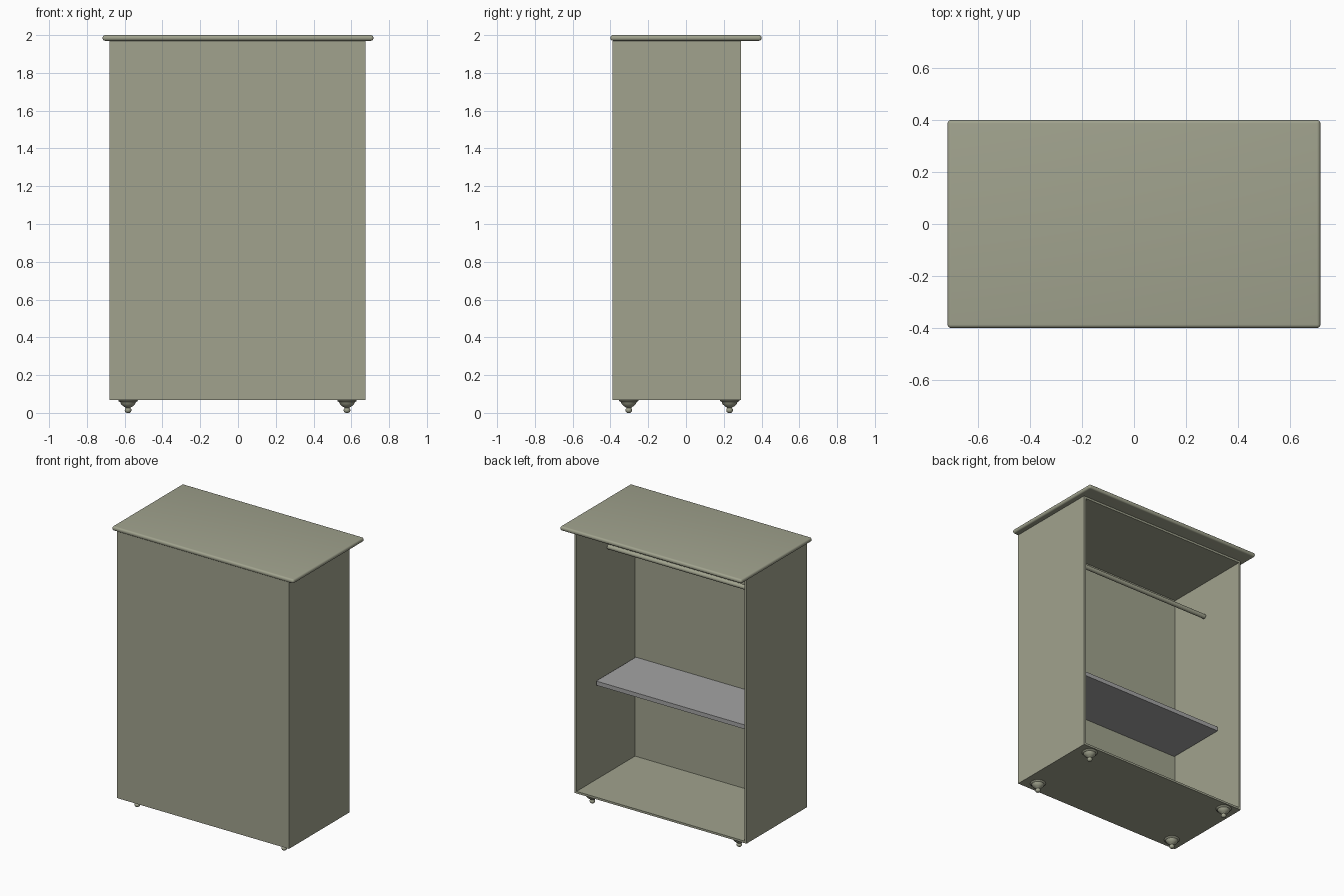
import bpy, bmesh, math

if "Cube" in bpy.data.objects:
    bpy.data.objects.remove(bpy.data.objects["Cube"])

def material(name, rgb):
    m = bpy.data.materials.new(name)
    m.diffuse_color = (*rgb, 1)
    m.use_nodes = True
    m.node_tree.nodes["Principled BSDF"].inputs["Base Color"].default_value = m.diffuse_color
    return m

OLIVE = material("olive_grey_paint", (0.355, 0.365, 0.27))
GREY = material("shelf_grey", (0.37, 0.37, 0.37))

def finish(name, bm, mat, smooth=False):
    bmesh.ops.recalc_face_normals(bm, faces=bm.faces[:])
    me = bpy.data.meshes.new(name)
    bm.to_mesh(me)
    bm.free()
    me.materials.append(mat)
    ob = bpy.data.objects.new(name, me)
    bpy.context.collection.objects.link(ob)
    if smooth:
        bpy.ops.object.select_all(action='DESELECT')
        ob.select_set(True)
        bpy.context.view_layer.objects.active = ob
        bpy.ops.object.shade_smooth_by_angle(angle=math.radians(40))
    return ob

def box_mesh(lo, hi):
    bm = bmesh.new()
    bmesh.ops.create_cube(bm, size=1)
    for v in bm.verts:
        v.co = [lo[i] + (v.co[i] + 0.5) * (hi[i] - lo[i]) for i in range(3)]
    return bm

# Carcass: one box, back face inset and pushed in to leave 2 cm walls
X0, X1, Y0, Y1, Z0, Z1, T = -0.68, 0.675, -0.39, 0.29, 0.068, 1.97, 0.021
bm = box_mesh((X0, Y0, Z0), (X1, Y1, Z1))
back = max(bm.faces, key=lambda f: f.calc_center_median().y)
bmesh.ops.inset_individual(bm, faces=[back], thickness=T)
ext = bmesh.ops.extrude_discrete_faces(bm, faces=[back])["faces"][0]
for v in ext.verts:
    v.co.y = Y0 + T
finish("cabinet_body", bm, OLIVE)

# Overhanging top with rounded edges
bm = box_mesh((-0.717, -0.4, 1.97), (0.717, 0.4, 2.0))
bmesh.ops.bevel(bm, geom=bm.edges[:], offset=0.0135, segments=5,
                profile=0.5, affect='EDGES')
finish("cabinet_top", bm, OLIVE, True)

# Inner shelf
finish("shelf", box_mesh((X0 + T, Y0 + T, 0.76), (X1 - T, 0.077, 0.79)), GREY)

# Hanging rail
bm = bmesh.new()
bmesh.ops.create_cone(bm, cap_ends=True, segments=24, radius1=0.016,
                      radius2=0.016, depth=X1 - X0 - 2 * T)
rail = finish("hanging_rail", bm, OLIVE, True)
rail.rotation_euler = (0, math.pi / 2, 0)
rail.location = ((X0 + X1) / 2, -0.06, 1.695)

# Turned feet: flange, bowl and small ball
PROFILE = [(0, 0.07), (0.049, 0.07), (0.052, 0.066), (0.049, 0.061), (0.042, 0.058),
           (0.037, 0.046), (0.025, 0.035), (0.015, 0.029), (0.012, 0.026),
           (0.017, 0.02), (0.018, 0.013), (0.015, 0.005), (0.008, 0.0), (0, 0)]

def foot(name, x, y):
    bm = bmesh.new()
    vs = [bm.verts.new((r, 0, z)) for r, z in PROFILE]
    es = [bm.edges.new(p) for p in zip(vs, vs[1:])]
    bmesh.ops.spin(bm, geom=vs + es, cent=(0, 0, 0), axis=(0, 0, 1),
                   angle=2 * math.pi, steps=28)
    bmesh.ops.remove_doubles(bm, verts=bm.verts[:], dist=0.0003)
    finish(name, bm, OLIVE, True).location = (x, y, 0)

for side, x in (("left", -0.582), ("right", 0.577)):
    for end, y in (("front", -0.303), ("back", 0.231)):
        foot(f"{end}_{side}_foot", x, y)
